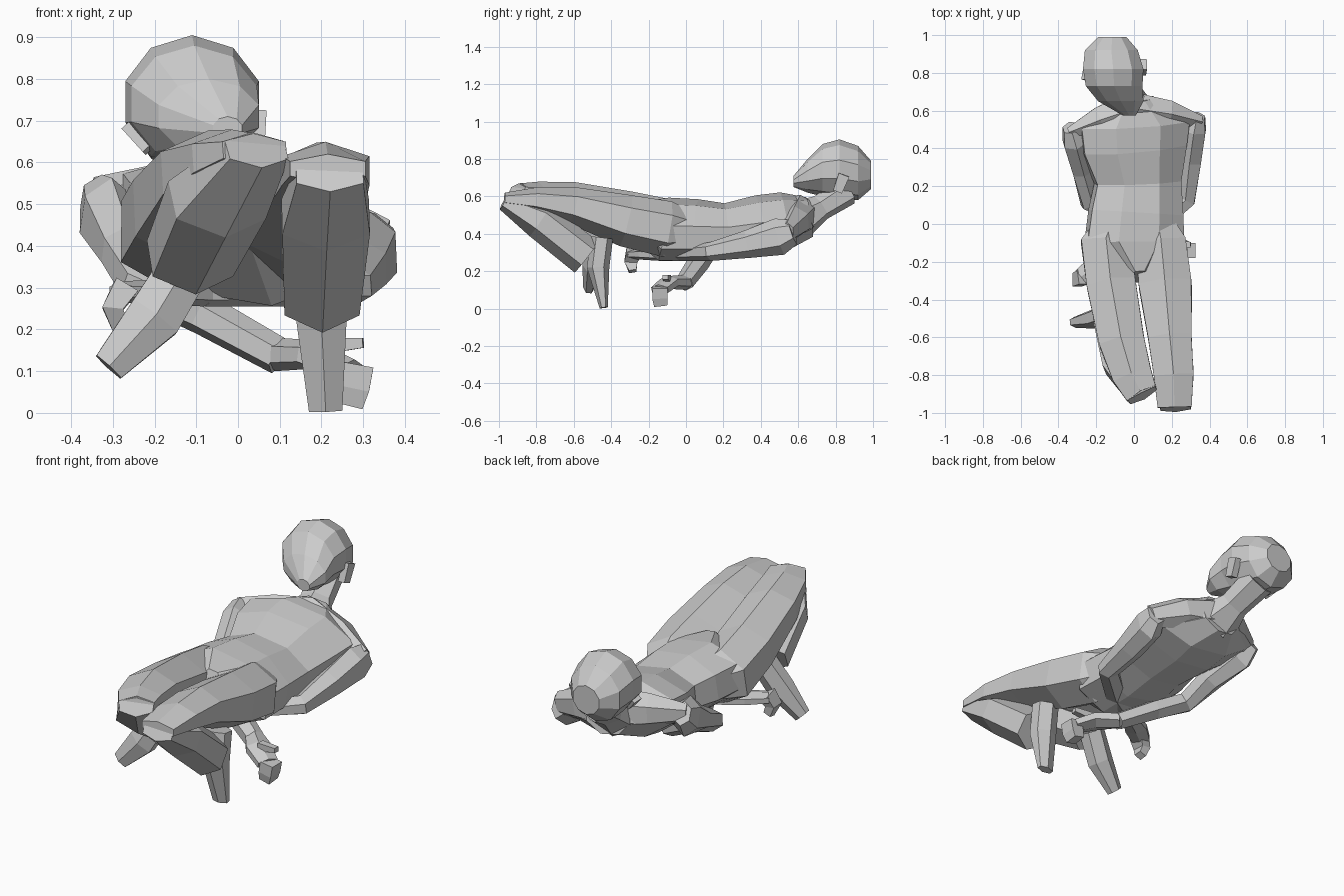
import bpy, bmesh, math
from mathutils import Vector


def loft(name, stations, sides=6, up=(0, 0, 1), phase=0.5, along=None):
    """Flat-faced tube; each station is x, y, z, half width, half height."""
    bm = bmesh.new()
    pts = [Vector(s[:3]) for s in stations]
    angles = [2 * math.pi * (k + phase) / sides for k in range(sides)]
    mx = max(abs(math.cos(a)) for a in angles)
    my = max(abs(math.sin(a)) for a in angles)
    rings = []
    for i, s in enumerate(stations):
        t = (pts[min(i + 1, len(pts) - 1)] - pts[max(i - 1, 0)]).normalized()
        if along:
            t = Vector(along)
        side = t.cross(Vector(up)).normalized()
        nrm = side.cross(t)
        rings.append([bm.verts.new(pts[i] + side * s[3] * math.cos(a) / mx
                                   + nrm * s[4] * math.sin(a) / my) for a in angles])
    for r, q in zip(rings, rings[1:]):
        for k in range(sides):
            j = (k + 1) % sides
            bm.faces.new((r[k], r[j], q[j], q[k]))
    bm.faces.new(rings[0])
    bm.faces.new(rings[-1])
    bmesh.ops.recalc_face_normals(bm, faces=bm.faces)
    me = bpy.data.meshes.new(name)
    bm.to_mesh(me)
    bm.free()
    ob = bpy.data.objects.new(name, me)
    bpy.context.collection.objects.link(ob)
    return ob


# Reclining trunk, rolled slightly so the -x side is higher
loft("torso", [(.02, -.28, .48, .06, .09), (0, -.12, .425, .26, .155),
               (.01, .06, .42, .245, .15), (.02, .22, .42, .225, .13),
               (0, .40, .45, .275, .14), (0, .53, .47, .29, .135),
               (-.01, .66, .49, .12, .10)], 8, up=(.17, 0, 1))
loft("shoulders", [(-.345, .485, .515, .025, .05), (-.18, .55, .515, .07, .085),
                   (-.01, .61, .50, .09, .11), (.18, .585, .465, .07, .085),
                   (.345, .545, .405, .03, .06)])
loft("neck", [(-.02, .60, .47, .12, .11), (-.05, .72, .54, .07, .07),
              (-.09, .86, .63, .08, .08)])

# Head, lofted from face to crown
loft("head", [(-.025, .575, .68, .035, .03), (-.07, .65, .71, .12, .09),
              (-.105, .73, .74, .150, .14), (-.11, .82, .745, .160, .16),
              (-.12, .92, .725, .140, .145), (-.115, .99, .715, .075, .075)],
     10, along=(0, 1, 0))
loft("ear_right", [(.045, .81, .625, .018, .025),
                   (.05, .845, .715, .018, .03)], 4, up=(0, 1, 0))
loft("ear_left", [(-.21, .77, .635, .02, .02),
                  (-.26, .79, .69, .02, .025)], 4, up=(0, 1, 0))

# Thighs
loft("thigh_right", [(.12, .04, .41, .07, .10), (.145, -.10, .425, .13, .15),
                     (.165, -.32, .47, .14, .14), (.19, -.60, .55, .115, .10),
                     (.21, -.80, .58, .105, .07), (.215, -.97, .585, .09, .035)])
loft("thigh_left", [(-.10, .04, .42, .07, .10), (-.15, -.10, .435, .13, .15),
                    (-.12, -.32, .49, .13, .14), (-.065, -.62, .575, .12, .105),
                    (-.01, -.80, .61, .105, .07), (.04, -.90, .63, .085, .04)])

# Shins folded back below the thighs, ridge facing down
loft("shin_right", [(.22, -.975, .57, .08, .045), (.21, -.78, .47, .105, .10),
                    (.20, -.53, .275, .09, .105)])
loft("shin_left", [(.045, -.905, .63, .08, .05), (-.05, -.73, .51, .115, .105),
                   (-.115, -.50, .37, .10, .10)])

# Feet pointing down
loft("foot_right", [(.20, -.45, .38, .06, .06), (.20, -.47, .22, .06, .06),
                    (.21, -.44, .005, .04, .022)], up=(0, 1, 0))
loft("foot_left", [(-.12, -.47, .36, .06, .06), (-.20, -.50, .23, .065, .055),
                   (-.31, -.52, .11, .04, .03)], up=(0, 1, 0))

# Arms crossing beneath the hips
loft("arm_right", [(.335, .57, .41, .04, .07), (.32, .50, .385, .06, .10),
                   (.295, .33, .345, .06, .075), (.275, .13, .305, .05, .05),
                   (.10, -.02, .295, .05, .04), (-.08, -.13, .285, .035, .03)])
loft("arm_left", [(-.335, .51, .52, .04, .06), (-.315, .44, .475, .06, .10),
                  (-.27, .28, .39, .055, .065), (-.235, .12, .31, .05, .055),
                  (-.08, .06, .235, .055, .05), (.10, -.01, .135, .045, .045)])

# Hands with curled fingers and thumbs
loft("hand_right", [(-.08, -.13, .285, .035, .03), (-.19, -.21, .29, .055, .03),
                    (-.28, -.28, .29, .045, .025)])
loft("fingers_right", [(-.27, -.28, .30, .03, .04), (-.30, -.295, .25, .025, .035),
                       (-.28, -.285, .20, .02, .02)], 4, up=(0, 1, 0))
loft("hand_left", [(.09, 0, .14, .04, .04), (.18, -.09, .14, .06, .035),
                   (.27, -.14, .10, .05, .03)])
loft("fingers_left", [(.29, -.14, .115, .035, .04), (.28, -.14, .06, .035, .04),
                      (.27, -.135, .02, .03, .035)], 4, up=(0, 1, 0))
loft("thumb_left", [(.20, -.10, .16, .02, .02), (.30, -.11, .168, .015, .012)], 4)
